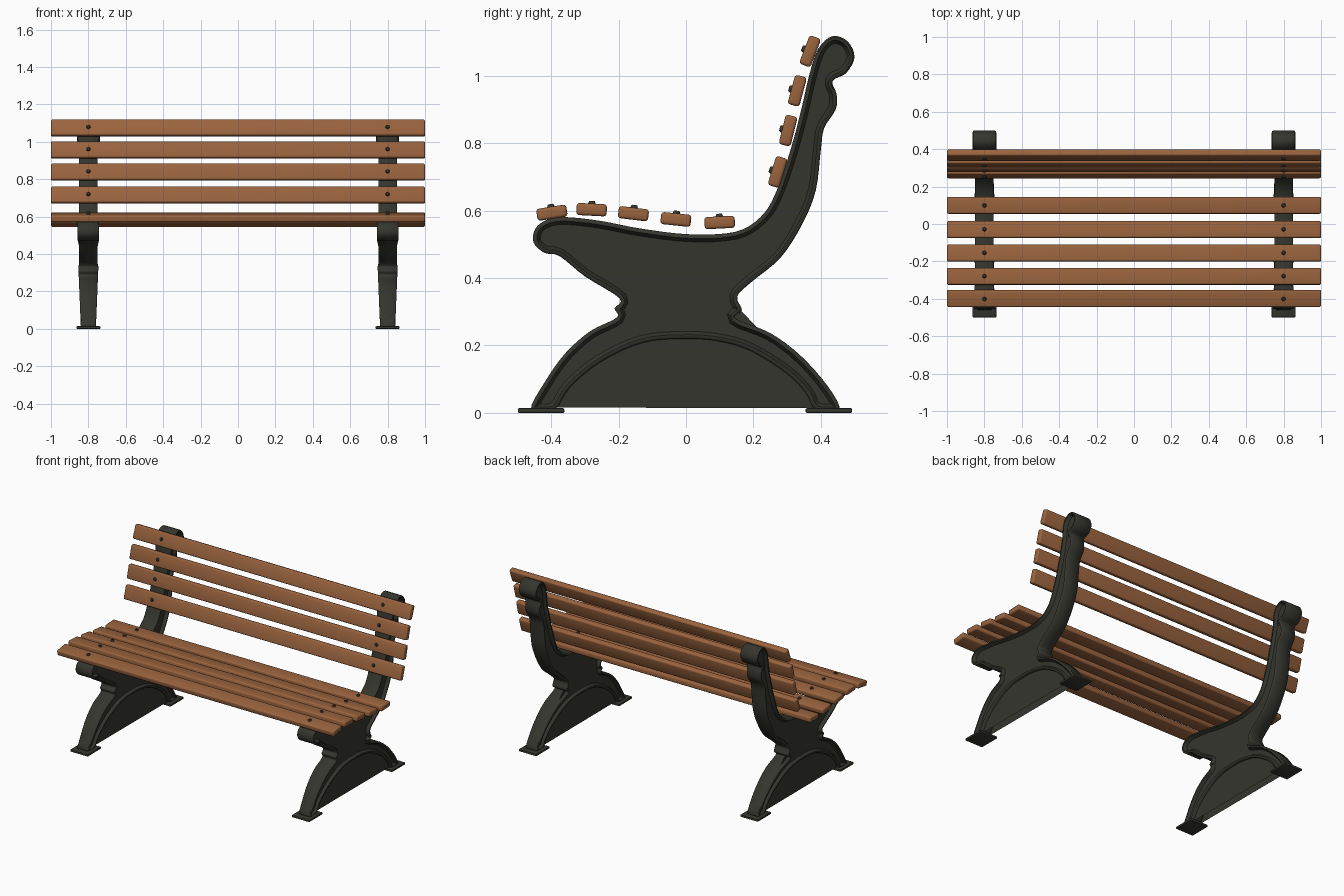
import bpy, bmesh, math
from mathutils import Vector, Matrix

old = bpy.data.objects.get("Cube")
if old:
    bpy.data.objects.remove(old, do_unlink=True)


def material(name, rgb):
    mat = bpy.data.materials.new(name)
    mat.use_nodes = True
    mat.diffuse_color = (*rgb, 1)
    shader = mat.node_tree.nodes["Principled BSDF"]
    shader.inputs["Base Color"].default_value = (*rgb, 1)
    shader.inputs["Roughness"].default_value = 0.6
    return mat


wood = material("warm brown wood", (0.32, 0.125, 0.048))
iron = material("dark cast iron", (0.036, 0.036, 0.028))


def finish(bm, name, mat, angle=40):
    bmesh.ops.recalc_face_normals(bm, faces=bm.faces)
    mesh = bpy.data.meshes.new(name)
    bm.to_mesh(mesh)
    bm.free()
    mesh.materials.append(mat)
    obj = bpy.data.objects.new(name, mesh)
    bpy.context.collection.objects.link(obj)
    bpy.ops.object.select_all(action='DESELECT')
    obj.select_set(True)
    bpy.context.view_layer.objects.active = obj
    bpy.ops.object.shade_smooth_by_angle(angle=math.radians(angle))
    return obj


def smooth_loop(points, steps):
    """Closed Catmull-Rom curve through the points."""
    pts = [Vector(p) for p in points]
    n = len(pts)
    out = []
    for i in range(n):
        a, b, c, d = (pts[(i + k - 1) % n] for k in range(4))
        for s in range(steps):
            t = s / steps
            out.append(0.5 * (2 * b + (c - a) * t + (2 * a - 5 * b + 4 * c - d) * t ** 2
                              + (3 * b - a - 3 * c + d) * t ** 3))
    return out


# Side frame outline in (y, z): front leg, seat, backrest, scroll, rear leg, arch
outline = [
    (-.46, .01), (-.42, .09), (-.36, .175), (-.285, .242), (-.205, .283), (-.212, .31),
    (-.197, .34), (-.3, .405), (-.375, .465), (-.42, .475), (-.452, .505), (-.448, .545),
    (-.415, .572), (-.36, .581), (-.255, .57), (-.135, .547), (.01, .53), (.145, .537),
    (.22, .58), (.265, .65), (.31, .78), (.342, .9), (.365, 1), (.392, 1.08),
    (.435, 1.118), (.48, 1.102), (.5, 1.055), (.475, 1.008), (.435, .985), (.447, .945),
    (.444, .9), (.41, .845), (.4, .78), (.385, .66), (.345, .56), (.28, .46),
    (.19, .385), (.152, .345), (.166, .305), (.147, .28), (.25, .237), (.34, .17),
    (.42, .08), (.455, .01), (.385, .01), (.355, .06), (.295, .12), (.19, .185),
    (.1, .212), (0, .22), (-.13, .208), (-.255, .15), (-.345, .075), (-.39, .01),
]


def half_width(y, z):
    """Legs taper to the feet; the scroll ends flare."""
    if z < 0.34:
        return 0.04 + 0.014 * z / 0.34
    flare = max(0, 1 - math.hypot(y - 0.45, z - 1.06) / 0.12)
    knob = max(0, 1 - math.hypot(y + 0.43, z - 0.52) / 0.12)
    return 0.05 + 0.012 * min(1, 2 * flare) + 0.008 * min(1, 2 * knob)


def side_frame(name, x):
    bm = bmesh.new()
    loop = smooth_loop(outline, 4)
    rings = [[bm.verts.new((s, p.x, max(p.y, 0.005))) for p in loop] for s in (-1, 1)]
    caps = [bm.faces.new(r) for r in rings]
    n = len(loop)
    for i in range(n):
        j = (i + 1) % n
        bm.faces.new((rings[0][i], rings[0][j], rings[1][j], rings[1][i]))
    bmesh.ops.recalc_face_normals(bm, faces=bm.faces)
    # Rounded rim, then a sunken panel; the cap is still flat while insetting
    for cap in caps:
        for v in cap.verts:
            v.co.x *= 0.9
        for thick, scale in ((0.005, 1 / 0.9), (0.007, 1), (0.01, 0.62)):
            bmesh.ops.inset_region(bm, faces=[cap], thickness=thick, use_even_offset=False)
            for v in cap.verts:
                v.co.x *= scale
    for v in bm.verts:
        v.co.x = x + v.co.x * half_width(v.co.y, v.co.z)
    return finish(bm, name, iron, 50)


def rounded_box(name, size, matrix, mat, bevel, segments):
    bm = bmesh.new()
    bmesh.ops.create_cube(bm, size=1, matrix=Matrix.Diagonal((*size, 1)))
    bmesh.ops.bevel(bm, geom=list(bm.edges), offset=bevel, segments=segments,
                    profile=0.5, affect='EDGES')
    bm.transform(matrix)
    return finish(bm, name, mat)


def bolt(name, matrix):
    bm = bmesh.new()
    bmesh.ops.create_cone(bm, cap_ends=True, segments=12, radius1=0.013, radius2=0.008,
                          depth=0.012, matrix=matrix)
    return finish(bm, name, iron)


def slat(name, y, z, tilt):
    place = Matrix.Translation((0, y, z)) @ Matrix.Rotation(math.radians(tilt), 4, 'X')
    rounded_box(name, (2, 0.09, 0.036), place, wood, 0.009, 3)
    for side, x in sides:
        bolt(f"{name}_bolt_{side}", place @ Matrix.Translation((x, 0, 0.02)))


sides = (("left", 0.8), ("right", -0.8))

# Cast side frames with foot plates
for side, x in sides:
    side_frame(f"side_frame_{side}", x)
    for end, y in (("front", -0.43), ("rear", 0.424)):
        rounded_box(f"{end}_foot_{side}", (0.128, 0.138, 0.014),
                    Matrix.Translation((x, y, 0.007)), iron, 0.004, 2)

# Seat slats follow the dished seat, front to back
for i, (y, z, tilt) in enumerate([(-.398, .594, 9), (-.28, .603, -3), (-.156, .591, -7),
                                  (-.03, .574, -6), (.1, .565, 3)]):
    slat(f"seat_slat_{i + 1}", y, z, tilt)

# Backrest slats lean back, bottom to top
for i, (y, z, tilt) in enumerate([(.272, .715, 73), (.303, .838, 76), (.33, .956, 75),
                                  (.368, 1.073, 69)]):
    slat(f"back_slat_{i + 1}", y, z, tilt)
